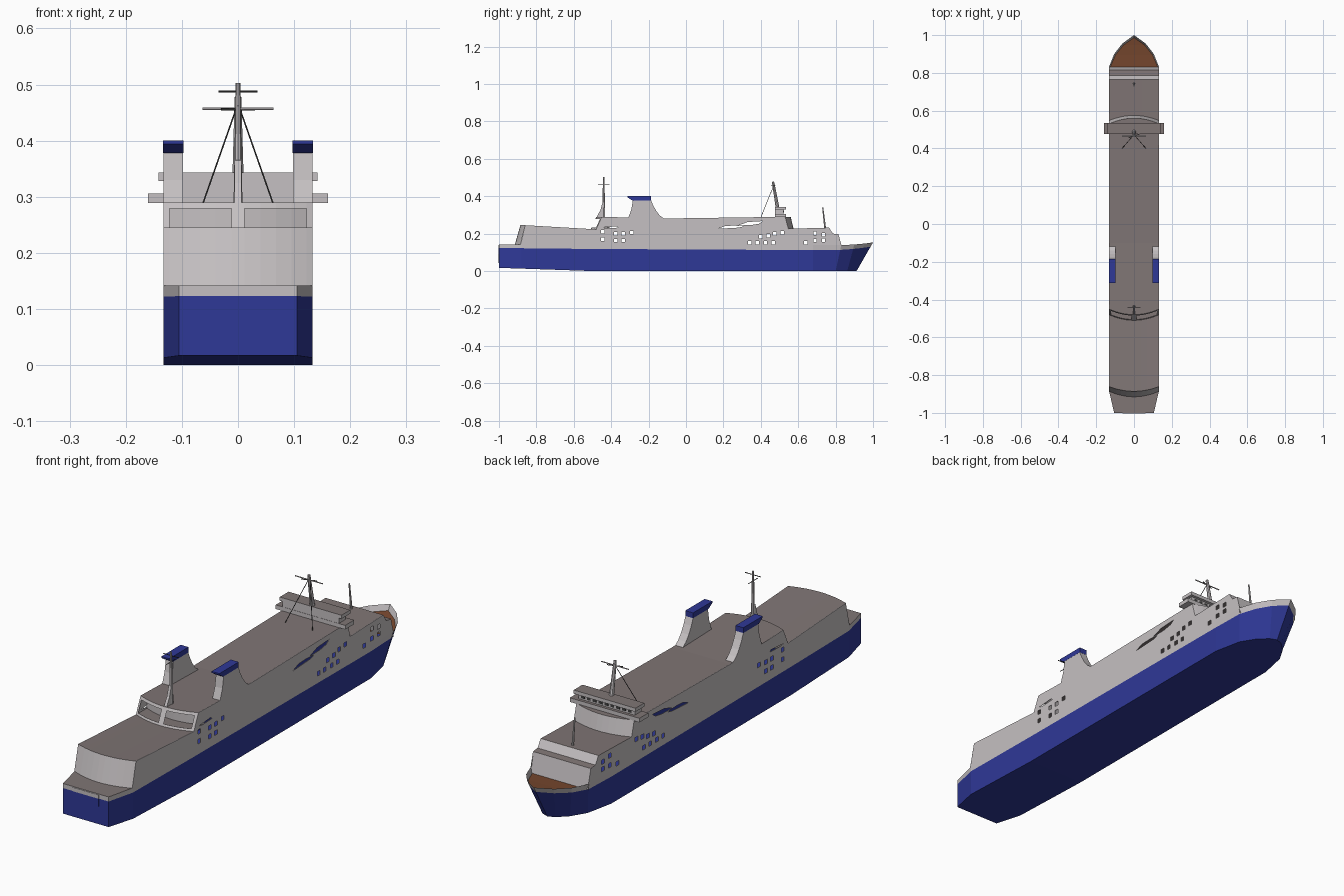
import bpy, bmesh
from mathutils import Vector

if "Cube" in bpy.data.objects:
    bpy.data.objects.remove(bpy.data.objects["Cube"])


def material(name, rgb):
    m = bpy.data.materials.new(name)
    m.diffuse_color = (*rgb, 1)
    m.use_nodes = True
    m.node_tree.nodes["Principled BSDF"].inputs["Base Color"].default_value = m.diffuse_color
    return m


WHITE = material("pale_grey_paint", (0.56, 0.53, 0.54))
BLUE = material("hull_blue", (0.028, 0.040, 0.31))
DECK = material("deck_grey_brown", (0.215, 0.180, 0.178))
WOOD = material("bow_deck_brown", (0.19, 0.065, 0.028))
DARK = material("dark_grey", (0.05, 0.05, 0.05))
MATS = [WHITE, BLUE, DECK, WOOD, DARK]
W = 0.133


def finish(name, bm, mat=None):
    me = bpy.data.meshes.new(name)
    bm.to_mesh(me)
    bm.free()
    for m in ([mat] if mat else MATS):
        me.materials.append(m)
    ob = bpy.data.objects.new(name, me)
    bpy.context.collection.objects.link(ob)
    return ob


def box(name, x, y, z, mat=None):
    """Box from ranges; without a material: pale walls with deck-coloured top."""
    bm = bmesh.new()
    bmesh.ops.create_cube(bm, size=1)
    for v in bm.verts:
        v.co = [r[0] + (r[1] - r[0]) * (c + 0.5) for r, c in zip((x, y, z), v.co)]
    if not mat:
        bm.normal_update()
        for f in bm.faces:
            f.material_index = 2 if f.normal.z > 0.5 else 0
    return finish(name, bm, mat)


def rod(name, a, b, r1, r2, mat, sides=8):
    a, b = Vector(a), Vector(b)
    bm = bmesh.new()
    bmesh.ops.create_cone(bm, cap_ends=True, segments=sides, radius1=r1, radius2=r2, depth=(b - a).length)
    q = (b - a).to_track_quat('Z', 'Y')
    for v in bm.verts:
        v.co = q @ v.co + (a + b) / 2
    return finish(name, bm, mat)


def plate(name, loops, x, half, mat):
    """Side-view (y, z) outline with holes, extruded along x."""
    cu = bpy.data.curves.new(name, 'CURVE')
    cu.dimensions, cu.fill_mode, cu.extrude = '2D', 'BOTH', half
    for loop in loops:
        s = cu.splines.new('POLY')
        s.points.add(len(loop) - 1)
        for p, (u, v) in zip(s.points, loop):
            p.co = (u, v, 0, 1)
        s.use_cyclic_u = True
    tmp = bpy.data.objects.new(name + "_tmp", cu)
    bpy.context.collection.objects.link(tmp)
    bpy.context.view_layer.update()
    me = tmp.evaluated_get(bpy.context.evaluated_depsgraph_get()).to_mesh()
    bm = bmesh.new()
    bm.from_mesh(me)
    bpy.data.objects.remove(tmp)
    for v in bm.verts:
        v.co = (v.co.z + x, v.co.x, v.co.y)
    for f in bm.faces:
        f.smooth = False
        f.material_index = 0
    return finish(name, bm, mat)


XS = [-W, -0.122, -0.095, -0.068, -0.04, -0.012]
XS = XS + [-x for x in reversed(XS)]


def strip(name, pts, mats, skip=lambda i, x: False):
    """Sheet across the ship through (y, z, bulge) points, bowed at the centre."""
    bm = bmesh.new()
    rows = [[bm.verts.new((x, y + b * (1 - (x / W) ** 2), z)) for x in XS] for y, z, b in pts]
    for i in range(len(pts) - 1):
        for j in range(len(XS) - 1):
            if not skip(i, abs(XS[j] + XS[j + 1]) / 2):
                f = bm.faces.new((rows[i][j], rows[i][j + 1], rows[i + 1][j + 1], rows[i + 1][j]))
                f.material_index = mats[i]
    return finish(name, bm)


# Hull: stations of (bottom y, x, z), (top y, x, z), paint line height
stations = [
    ((-1, .105, .017), (-1, .105, .142), .123),
    ((-.88, W, .013), (-.88, W, .142), .122),
    ((-.5, W, 0), (-.5, W, .14), .118),
    ((.68, W, 0), (.68, W, .14), .112),
    ((.80, .108, 0), (.83, W, .138), .113),
    ((.862, .07, 0), (.90, .105, .142), .118),
    ((.90, .03, 0), (.955, .062, .147), .124),
    ((.912, 0, 0), (1, 0, .153), .130),
]
bm = bmesh.new()
side = {1: [], -1: []}
for lo, hi, line in stations:
    lo, hi = Vector(lo), Vector(hi)
    mid = lo.lerp(hi, (line - lo.z) / (hi.z - lo.z))
    for s in side:
        side[s].append([bm.verts.new((s * p.y, p.x, p.z)) for p in (lo, mid, hi)])
R, L = side[1], side[-1]


def face(vs, m):
    bm.faces.new(vs).material_index = m


for i in range(len(stations) - 1):
    for k, m in ((0, 1), (1, 0)):
        face((R[i][k], R[i + 1][k], R[i + 1][k + 1], R[i][k + 1]), m)
        face((L[i + 1][k], L[i][k], L[i][k + 1], L[i + 1][k + 1]), m)
    face((L[i][0], L[i + 1][0], R[i + 1][0], R[i][0]), 1)
    if i == 0:
        face((L[i][2], R[i][2], R[i + 1][2], L[i + 1][2]), 2)
    if i >= 4:
        face((L[i][1], R[i][1], R[i + 1][1], L[i + 1][1]), 3)
face((L[0][0], R[0][0], R[0][1], L[0][1]), 1)
face((L[0][1], R[0][1], R[0][2], L[0][2]), 0)
bmesh.ops.remove_doubles(bm, verts=bm.verts, dist=1e-5)
finish("hull", bm)

# Stern door panel on the transom
bm = bmesh.new()
vs = [bm.verts.new((x, -1.002, z)) for x, z in ((-.06, .123), (-.06, .09), (0, .042), (.06, .09), (.06, .123))]
ext = bmesh.ops.extrude_face_region(bm, geom=[bm.faces.new(vs)])
for v in ext["geom"]:
    if isinstance(v, bmesh.types.BMVert):
        v.co.y = -0.999
finish("stern_door", bm, BLUE)
box("stern_door_top", (-.06, .06), (-1.002, -.999), (.123, .139), WHITE)

# Decks and cross walls
strip("aft_house", [(-.885, .142, -.03), (-.86, .245, -.026), (-.48, .223, -.03), (-.41, .223, -.03),
                    (-.41, .288, -.03)], [0, 2, 2, 0])
strip("aft_window_frame", [(-.48, .223, -.03), (-.476, .232, -.03), (-.455, .279, -.03), (-.45, .29, -.03)],
      [0, 0, 0], lambda i, x: i == 1 and .012 < x < .122)
strip("main_roof_and_fore_decks",
      [(-.45, .29, -.03), (-.31, .286, 0), (-.1, .281, 0), (.53, .29, .03), (.547, .226, .028), (.765, .232, 0),
       (.785, .2, 0), (.815, .197, 0), (.832, .115, 0)], [2, 2, 2, 0, 2, 0, 2, 0])

# Side walls with open windows and slots
outline = [(-.885, .14), (.831, .138), (.815, .197), (.785, .2), (.765, .232), (.547, .226), (.53, .29), (-.1, .281),
           (-.31, .286), (-.45, .29), (-.48, .223), (-.86, .245)]
windows = [(-.445, .21), (-.445, .17), (-.375, .2), (-.375, .163), (-.335, .2), (-.335, .163), (-.29, .206),
           (.34, .152), (.38, .152), (.425, .152), (.466, .152), (.40, .184), (.44, .189), (.475, .2),
           (.515, .205), (.64, .152), (.69, .203), (.735, .195), (.69, .163), (.735, .165)]
holes = [[(y - .009, z - .009), (y + .009, z - .009), (y + .009, z + .009), (y - .009, z + .009)] for y, z in windows]
holes += [[(.17, .226), (.28, .232), (.31, .239), (.26, .243), (.21, .241)],
          [(.28, .244), (.35, .246), (.39, .253), (.41, .267), (.33, .262)],
          [(-.45, .233), (-.42, .229), (-.36, .232), (-.37, .239)]]
for s, label in ((1, "right"), (-1, "left")):
    plate(label + "_side_wall", [outline] + holes, s * (W - .001), .001, WHITE)
    # Funnels with blue caps
    fx = s * .1155
    plate(label + "_funnel", [[(-.31, .28), (-.115, .278), (-.14, .297), (-.158, .32), (-.175, .35), (-.187, .379),
                               (-.284, .379), (-.292, .33)]], fx, .0175, WHITE)
    plate(label + "_funnel_cap", [[(-.288, .378), (-.186, .378), (-.186, .4), (-.313, .4), (-.313, .394)]],
          fx, .018, BLUE)
    # Front mast stays
    rod(label + "_stay", (s * .004, .468, .455), (s * .063, .40, .287), .0014, .0014, DARK, 5)

# Bridge with wings
box("bridge_wing_deck", (-.16, .16), (.476, .535), (.289, .306))
box("bridge_cabin", (-.13, .13), (.477, .522), (.305, .33), WHITE)
box("bridge_roof", (-.142, .142), (.477, .535), (.328, .343))
for i in range(9):
    x = -.108 + i * .027
    box("bridge_window", (x - .008, x + .008), (.52, .524), (.312, .323), DARK)

# Masts and yards
rod("aft_mast", (0, -.44, .285), (0, -.44, .503), .008, .004, WHITE)
plate("aft_mast_foot", [[(-.48, .285), (-.432, .285), (-.436, .37), (-.447, .365), (-.458, .325)]], 0, .006, WHITE)
rod("aft_yard", (-.035, -.44, .488), (.035, -.44, .488), .0018, .0018, DARK, 6)
rod("aft_lower_yard", (0, -.47, .462), (0, -.41, .462), .0015, .0015, DARK, 6)
rod("fore_mast", (0, .49, .335), (0, .465, .478), .010, .006, WHITE)
rod("fore_yard", (-.063, .466, .457), (.063, .466, .457), .0025, .0025, WHITE, 6)
rod("fore_yard_aerial", (-.03, .456, .456), (.03, .476, .456), .002, .002, DARK, 6)
rod("bow_mast", (0, .744, .228), (0, .731, .34), .005, .003, WHITE)
